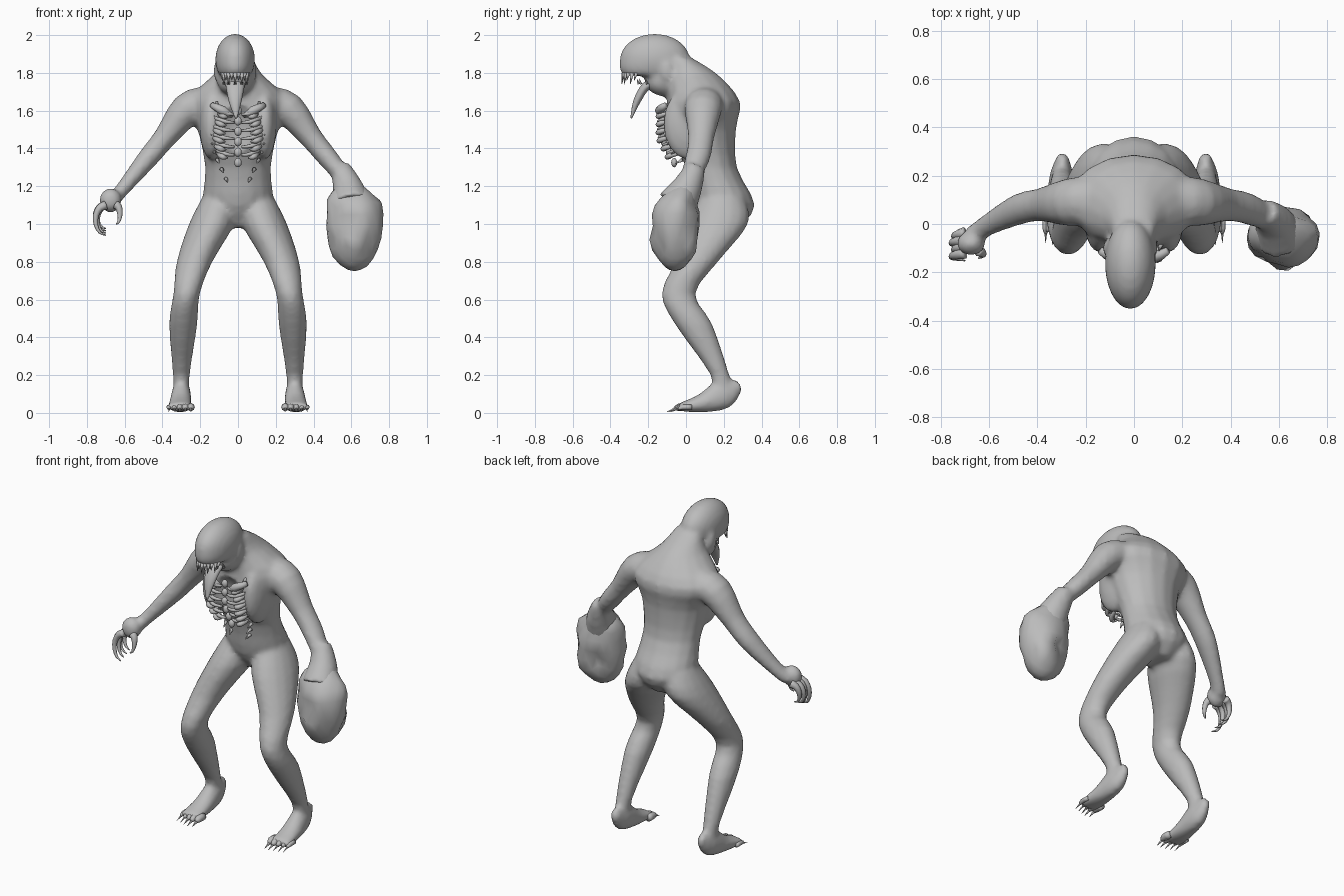
import bpy, bmesh, math, random
from mathutils import Vector, Matrix

default_cube = bpy.data.objects.get("Cube")
if default_cube:
    bpy.data.objects.remove(default_cube)
random.seed(4)

grey = (0.5, 0.5, 0.5, 1)
skin = bpy.data.materials.new("grey_skin")
skin.use_nodes = True
skin.diffuse_color = grey
skin.node_tree.nodes["Principled BSDF"].inputs["Base Color"].default_value = grey


def finish(name, bm):
    """Turn a bmesh into a smooth shaded object."""
    bmesh.ops.recalc_face_normals(bm, faces=bm.faces)
    mesh = bpy.data.meshes.new(name)
    bm.to_mesh(mesh)
    bm.free()
    mesh.materials.append(skin)
    mesh.shade_smooth()
    ob = bpy.data.objects.new(name, mesh)
    bpy.context.scene.collection.objects.link(ob)
    return ob


def spline(rows, steps=3):
    """Smoothly fill in rows between the given key rows."""
    keys = [Vector(row) for row in rows]
    keys = [keys[0]] + keys + [keys[-1]]
    filled = []
    for before, start, end, after in zip(keys, keys[1:], keys[2:], keys[3:]):
        for step in range(steps):
            t = step / steps
            bend = (end - before) * t
            curve = (before * 2 - start * 5 + end * 4 - after) * t ** 2
            twist = (start * 3 - before - end * 3 + after) * t ** 3
            filled.append(start + (bend + curve + twist) / 2)
    return filled + [keys[-1]]


def loft(name, rings, sides):
    """Bridge rings, each given as centre and two half axes, into a solid."""
    bm = bmesh.new()
    angles = [math.tau * i / sides for i in range(sides)]
    loops = [[bm.verts.new(centre + u * math.cos(a) + v * math.sin(a)) for a in angles]
             for centre, u, v in rings]
    for low, high in zip(loops, loops[1:]):
        for i in range(sides):
            j = (i + 1) % sides
            bm.faces.new((low[i], low[j], high[j], high[i]))
    bm.faces.new(loops[0])
    bm.faces.new(loops[-1])
    return finish(name, bm)


def slabs(name, rows, side=1):
    """Level rings from key rows of height, x, front y, back y, half width."""
    rings = [(Vector((side * x, (front + back) / 2, z)), Vector((width, 0, 0)),
              Vector((0, (back - front) / 2, 0))) for z, x, front, back, width in spline(rows)]
    return loft(name, rings, 16)


def tube(name, points, axis="X", side=1, sides=8, steps=2):
    """Rings across a path of x, y, z, radius along the axis, other radius."""
    rows = spline(points, steps)
    centres = [Vector((side * row[0], row[1], row[2])) for row in rows]
    reference = Vector([float(axis == letter) for letter in "XYZ"])
    rings = []
    for i, row in enumerate(rows):
        ahead = centres[min(i + 1, len(rows) - 1)]
        along = (ahead - centres[max(i - 1, 0)]).normalized()
        u = (reference - along * reference.dot(along)).normalized()
        rings.append((centres[i], u * row[3], along.cross(u) * row[-1]))
    return loft(name, rings, sides)


def spike(name, base, tip, radius, side=1):
    return tube(name, [(*base, radius), (*tip, radius / 8)], "X", side, 6, 1)


def ball(name, centre, size, detail=3):
    bm = bmesh.new()
    place = Matrix.LocRotScale(Vector(centre), None, Vector(size))
    bmesh.ops.create_icosphere(bm, subdivisions=detail, radius=1, matrix=place)
    return finish(name, bm)


# Torso with neck
torso = slabs("body", [
    (.98, 0, .12, .28, .06), (1.1, 0, .04, .365, .18), (1.3, 0, 0, .27, .175), (1.5, 0, -.1, .265, .215),
    (1.65, 0, -.1, .285, .27), (1.79, 0, -.1, .17, .13), (1.88, 0, -.1, .03, .08)])

# Skull, flat under the upper jaw, and the lower jaw
head_x = -.015
skull = ball("skull", (head_x, -.165, 1.87), (.105, .185, .137), 4)
for v in skull.data.vertices:
    v.co.z = max(v.co.z, 1.785)
    if v.co.z < 1.87 and v.co.y < -.2:
        v.co.y -= (1.87 - v.co.z) / 4
jaw = ball("jaw", (head_x, -.11, 1.76), (.095, .11, .085))
palm = ball("palm", (-.675, -.08, 1.125), (.06, .05, .065))
wrist = tube("club_wrist", [(.54, .05, 1.3, .055), (.58, .01, 1.2, .08), (.6, -.05, 1.1, .11)], "Y", 1, 14)
parts = [torso, skull, jaw, palm, wrist]

# Limbs, chest muscles and ears, built for both sides
leg = [(1.14, .1, .08, .31, .09), (1, .14, 0, .33, .12), (.8, .23, -.06, .17, .095), (.63, .272, -.13, .05, .07),
       (.47, .29, -.06, .14, .075), (.2, .3, .13, .23, .045), (.1, .3, .12, .24, .045)]
foot = [(.295, .285, .15, .02, .03), (.3, .2, .1, .05, .08), (.305, .08, .05, .06, .05), (.31, -.04, .03, .07, .02)]
arm = [(.17, .1, 1.64, .1, .09), (.27, .09, 1.605, .1, .09), (.385, .08, 1.46, .07, .062),
       (.48, .06, 1.345, .065, .055), (.615, -.01, 1.18, .045, .038), (.66, -.05, 1.13, .05, .04)]
for side in (1, -1):
    parts.append(slabs("leg", leg, side))
    parts.append(tube("foot", foot, "X", side, 14, 3))
    parts.append(tube("arm", arm, "Y", side, 14, 3))
    parts.append(ball("chest_muscle", (side * .14, .01, 1.53), (.065, .13, .19)))
    parts.append(ball("ear", (head_x + side * .095, -.1, 1.81), (.02, .035, .06), 2))

bpy.ops.object.select_all(action='DESELECT')
for part in parts:
    part.select_set(True)
bpy.context.view_layer.objects.active = torso
bpy.ops.object.join()

# Open chest cavity, cut into the fused body
cutter = ball("chest_cutter", (0, -.12, 1.46), (.125, .09, .18))
for v in cutter.data.vertices:
    v.co.x *= 1 + min(0, v.co.z - 1.46)
cutter.hide_render = True
cutter.hide_viewport = True
fuse = torso.modifiers.new("fuse", 'REMESH')
fuse.mode = 'VOXEL'
fuse.voxel_size = .015
fuse.use_smooth_shade = True
cavity = torso.modifiers.new("cavity", 'BOOLEAN')
cavity.operation = 'DIFFERENCE'
cavity.object = cutter
soften = torso.modifiers.new("soften", 'SMOOTH')
soften.factor = .5
soften.iterations = 5

# Toes with claws
for side in (1, -1):
    for i in range(5):
        x = .25 + i * .029
        y = -.04 + .007 * abs(i - 1)
        radius = .021 - i * .002
        tube("toe", [(x, y + .05, .03, radius), (x, y, .03, radius), (x, y - .02, .02, radius / 2)], "X", side)
        spike("toe_claw", (x, y - .01, .025), (x, y - .06, .006), radius / 2, side)


# Long curled fingers and an opposing thumb on the free hand
def digit(name, x, y, bulge, drop):
    bend = [math.pi * i / 5 for i in range(6)]
    tube(name, [(x - bulge * math.sin(a), y - a / 99, 1.1 - drop * (1 - math.cos(a)), .024 - a / 150)
                for a in bend], "Y")


for i in range(4):
    digit("finger", -.7, -.12 + i * .028, .055 - .01 * (i % 2), .08 - .006 * i)
digit("thumb", -.645, -.11, -.02, .05)

# Swollen club arm, covered in lumps and hollows
middle = Vector((.617, -.06, .99))
club = ball("club_hand", middle, (.145, .125, .235))
lumps = [(Vector([random.uniform(-1, 1) for axis in "xyz"]).normalized(), random.uniform(-.04, .035))
         for i in range(40)]
for v in club.data.vertices:
    outward = (v.co - middle).normalized()
    swell = sum(height * max(0, outward.dot(aim)) ** 24 for aim, height in lumps)
    v.co += outward * (swell + .005)
    v.co.x -= max(0, v.co.z - 1.1) / 5
    v.co.y += max(0, v.co.z - 1.1) / 3

# Tongue hanging from the mouth
tube("tongue", [(head_x, -.14, 1.75, .055, .03), (head_x, -.21, 1.73, .05, .025),
                (head_x, -.26, 1.65, .034, .02), (-.01, -.29, 1.56, .006, .005)], "X", 1, 10, 4)

# Upper and lower teeth around the mouth
for i in range(11):
    a = math.radians(i * 15 - 75)
    x = head_x + .07 * math.sin(a)
    y = -.24 - .09 * math.cos(a)
    spike("upper_tooth", (x, y, 1.8), (x, y - .01, 1.76 - .02 * (i % 2)), .012)
    if i % 2:
        spike("lower_tooth", (x, y + .08, 1.74), (x, y + .07, 1.77), .008)


# Front of the wound, leaning back towards the belly
def wound_front(z):
    return -.13 + max(0, 1.46 - z) * .5


# Breastbone pieces
for i in range(6):
    z = 1.6 - i * .055
    ball("breastbone", (0, wound_front(z), z), (.02, .016, .025), 2)

# Rib pairs, each a slim rib with a thicker broken end below it
for side in (1, -1):
    for i in range(6):
        z = 1.58 - i * .043
        width = .11 + .03 * math.sin(i * .6)
        front = wound_front(z)
        rib, broken = [], []
        for step in range(5):
            t = step / 4
            belly = math.sin(math.pi * t)
            y = front - .02 * belly + .09 * t ** 3
            rib.append((.02 + width * t, y, z + .04 * t ** 2, .007 + .004 * belly))
            broken.append((width * (1 + t) / 2, y - .01 * t, z - .015 + .03 * t ** 2, .005 + .01 * belly))
        tube("rib", rib, "Z", side)
        tube("broken_rib", broken, "Z", side)

    # Large upper bone and loose shreds along the wound edge
    tube("collar_bone", [(.03, -.12, 1.57, .01), (.08, -.14, 1.6, .025), (.14, -.11, 1.63, .015)], "Z", side)
    for i in range(9):
        z = 1.64 - i * .05
        x = .09 + .06 * math.sin(i * .4 + .4)
        y = wound_front(z) + .03
        spike("shred", (x, y + .02, z), (x - .01, y - .015, z - .02), .012, side)
